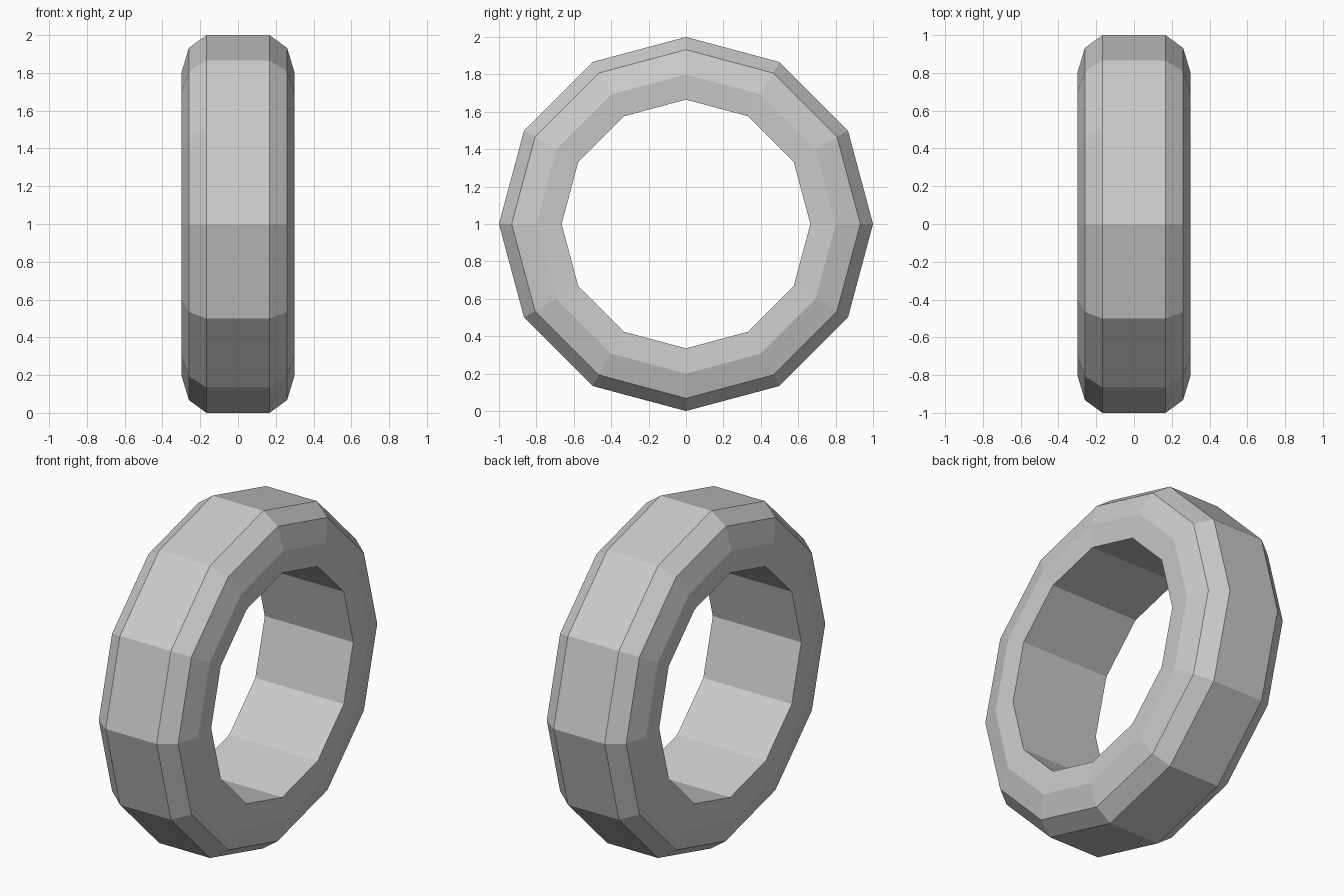
import bpy, bmesh
from math import sin, cos, tau

if "Cube" in bpy.data.objects:
    bpy.data.objects.remove(bpy.data.objects["Cube"])

SIDES = 12
# Half cross-section as (x, radius), from outer tread to inner bore
half = [(0.167, 1.0), (0.26, 0.932), (0.30, 0.80), (0.29, 0.665)]
profile = half + [(-x, r) for x, r in reversed(half)]

# Tyre-like ring: closed profile swept around the x axis
bm = bmesh.new()
rings = []
for i in range(SIDES):
    a = tau * i / SIDES
    rings.append([bm.verts.new((x, r * sin(a), 1 + r * cos(a))) for x, r in profile])
n = len(profile)
for i in range(SIDES):
    p, q = rings[i], rings[(i + 1) % SIDES]
    for j in range(n):
        k = (j + 1) % n
        bm.faces.new((p[j], p[k], q[k], q[j]))
bmesh.ops.recalc_face_normals(bm, faces=bm.faces)

mesh = bpy.data.meshes.new("tyre_ring")
bm.to_mesh(mesh)
bm.free()
bpy.context.collection.objects.link(bpy.data.objects.new("tyre_ring", mesh))
